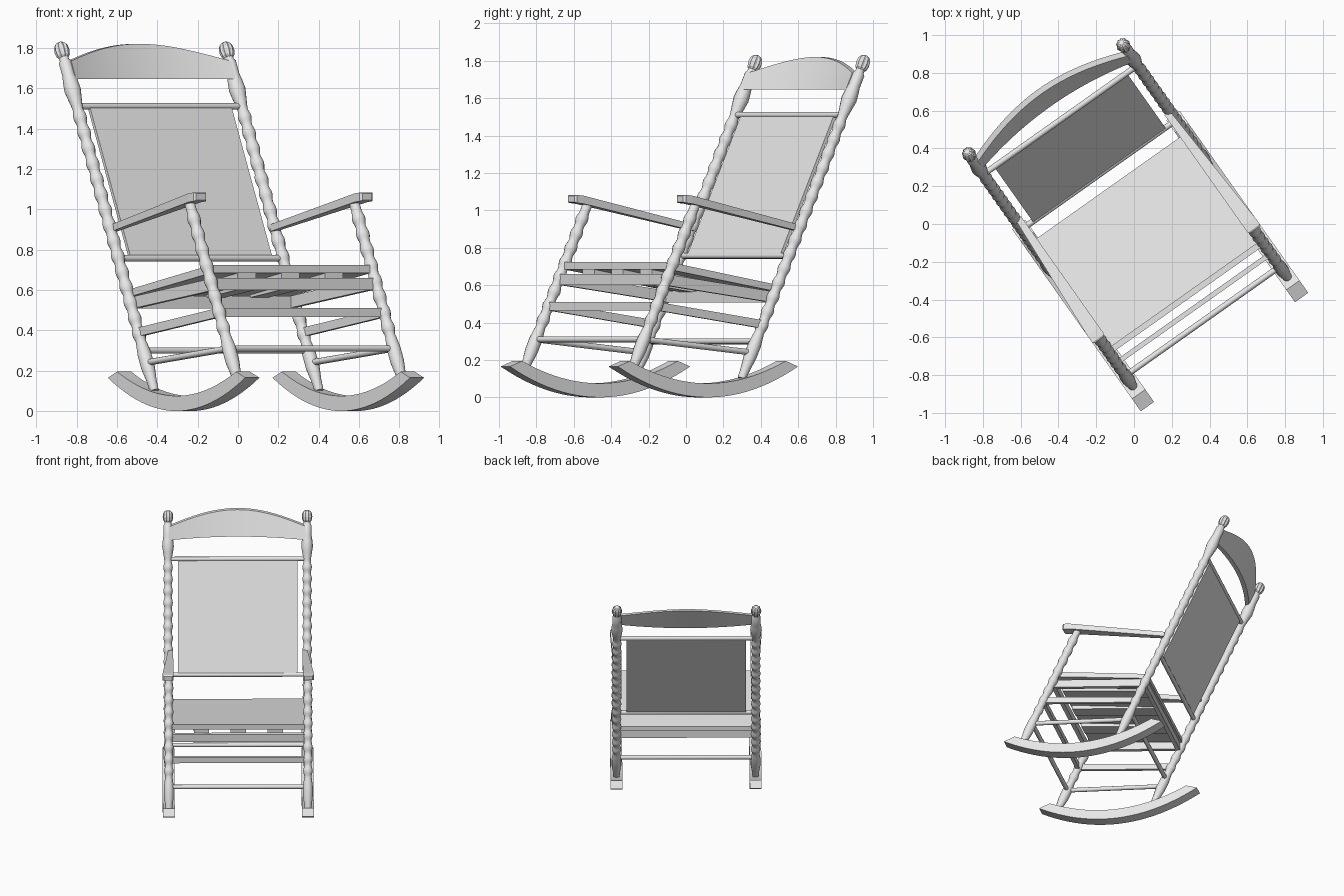
import bpy, bmesh
from math import sin, cos, pi, radians
from mathutils import Vector

cube = bpy.data.objects.get("Cube")
if cube:
    bpy.data.objects.remove(cube, do_unlink=True)

# One plain grey for the whole chair
grey = bpy.data.materials.new("plain_grey")
grey.use_nodes = True
colour = (0.8, 0.8, 0.8, 1)
grey.diffuse_color = colour
grey.node_tree.nodes["Principled BSDF"].inputs["Base Color"].default_value = colour

TURN = radians(35.26)   # the chair stands turned on the ground
SIDES = (("right", -1), ("left", 1))


def loft(name, sections, smooth=False):
    """Skin a list of equal closed sections and cap both ends."""
    bm = bmesh.new()
    rings = [[bm.verts.new(p) for p in s] for s in sections]
    n = len(rings[0])
    for a, b in zip(rings, rings[1:]):
        for i in range(n):
            j = (i + 1) % n
            bm.faces.new((a[i], a[j], b[j], b[i]))
    bm.faces.new(rings[0])
    bm.faces.new(rings[-1])
    bmesh.ops.recalc_face_normals(bm, faces=bm.faces)
    mesh = bpy.data.meshes.new(name)
    bm.to_mesh(mesh)
    bm.free()
    mesh.materials.append(grey)
    obj = bpy.data.objects.new(name, mesh)
    bpy.context.collection.objects.link(obj)
    obj.rotation_euler.z = TURN
    if smooth:
        bpy.ops.object.select_all(action='DESELECT')
        obj.select_set(True)
        bpy.context.view_layer.objects.active = obj
        bpy.ops.object.shade_smooth_by_angle(angle=radians(40))
    return obj


def turned(name, start, end, profile, sides=12, flute=0):
    """Lathe (distance, radius) pairs along the line from start to end."""
    start, end = Vector(start), Vector(end)
    axis = (end - start).normalized()
    side = Vector((0, 0, 1)).cross(axis).normalized()
    other = axis.cross(side)
    sections = []
    for d, r in profile:
        ring = []
        for i in range(sides):
            a = 2 * pi * i / sides
            rr = r * (1 - flute * (i % 2))
            ring.append(start + axis * d + (side * cos(a) + other * sin(a)) * rr)
        sections.append(ring)
    return loft(name, sections, smooth=not flute)


def rod(name, start, end, r=0.016):
    length = (Vector(end) - Vector(start)).length
    return turned(name, start, end, [(0, r), (length, r)])


def board(name, stations):
    """Loft upright rectangles given as (x0, x1, y, z0, z1)."""
    return loft(name, [[(a, y, lo), (b, y, lo), (b, y, hi), (a, y, hi)]
                       for a, b, y, lo, hi in stations])


def back_y(z):
    return 0.02 + 0.471 * (z - 0.12)


def front_y(z):
    return -0.70 + 0.469 * (z - 0.16)


def beads(start, end, pitch=0.085, steps=8):
    """Spool turning between two distances."""
    count = round((end - start) / pitch) * steps
    return [(start + (end - start) * i / count,
             0.030 - 0.004 * cos(2 * pi * i / steps)) for i in range(count + 1)]


foot = [(0, 0.022), (0.06, 0.026), (0.13, 0.035), (0.20, 0.035), (0.25, 0.029)]
crown = [(1.56, 0.028), (1.61, 0.036), (1.65, 0.042), (1.69, 0.038),
         (1.73, 0.032), (1.80, 0.032), (1.81, 0.024), (1.825, 0.024)]
finial = [(1.82, 0.022), (1.835, 0.033), (1.86, 0.038), (1.885, 0.035),
          (1.90, 0.026), (1.908, 0.012)]

for word, s in SIDES:
    x = 0.5 * s

    # Curved rocker
    rocker = []
    for i in range(25):
        k = -1 + i / 12
        low, high = (-0.24 + 0.59 * k, 0.165 * k * k), (-0.24 + 0.51 * k, 0.075 + 0.12 * k * k)
        rocker.append([(x - 0.043, *low), (x + 0.043, *low),
                       (x + 0.043, *high), (x - 0.043, *high)])
    loft(word + "_rocker", rocker, smooth=True)

    # Turned posts and fluted finial
    base, top = (x, back_y(0.10), 0.10), (x, back_y(1.85), 1.85)
    turned(word + "_back_post", base, top, foot + beads(0.27, 1.54) + crown, 14)
    turned(word + "_finial", base, top, finial, 20, 0.14)
    turned(word + "_front_post", (x, front_y(0.13), 0.13), (x, front_y(1.05), 1.05),
           foot + beads(0.27, 0.95) + [(1.01, 0.026)], 14)

    # Tapered arm
    board(word + "_arm", [(0.465 * s, 0.50 * s, 0.38, 0.89, 0.925),
                          (0.465 * s, 0.543 * s, -0.34, 1.035, 1.078),
                          (0.465 * s, 0.543 * s, -0.385, 1.04, 1.083),
                          (0.475 * s, 0.533 * s, -0.395, 1.045, 1.078)])

    # Side stretchers and seat side rail
    rod(word + "_side_rod", (x, front_y(0.31), 0.31), (x, back_y(0.24), 0.24))
    board(word + "_side_slat", [(x - 0.012, x + 0.012, front_y(0.487), 0.465, 0.51),
                                (x - 0.012, x + 0.012, back_y(0.39), 0.368, 0.412)])
    board(word + "_seat_rail", [(0.455 * s, 0.485 * s, -0.48, 0.60, 0.66),
                                (0.455 * s, 0.485 * s, 0.22, 0.508, 0.567)])

# Seat slab, its support strips, and the front and back rails
board("seat", [(-0.485, 0.485, -0.46, 0.685, 0.725), (-0.485, 0.485, 0.235, 0.568, 0.605)])
for word, x in (("right", -0.265), ("middle", 0), ("left", 0.265)):
    board(word + "_seat_strip", [(x - 0.055, x + 0.055, -0.45, 0.655, 0.69),
                                 (x - 0.055, x + 0.055, 0.21, 0.56, 0.575)])
board("front_seat_rail", [(-0.485, 0.485, -0.49, 0.60, 0.66), (-0.485, 0.485, -0.46, 0.60, 0.66)])
board("back_seat_rail", [(-0.485, 0.485, 0.19, 0.508, 0.57), (-0.485, 0.485, 0.22, 0.508, 0.567)])

# Cross stretchers
y = front_y(0.487)
board("front_slat", [(-0.49, 0.49, y - 0.013, 0.465, 0.51), (-0.49, 0.49, y + 0.013, 0.465, 0.51)])
rod("front_rod", (-0.49, front_y(0.31), 0.31), (0.49, front_y(0.31), 0.31))
rod("back_rod", (-0.49, back_y(0.30), 0.30), (0.49, back_y(0.30), 0.30))

# Back panel stretched between two rods
for word, z in (("upper", 1.51), ("lower", 0.757)):
    rod(word + "_panel_rod", (-0.49, back_y(z), z), (0.49, back_y(z), z))
loft("back_panel", [[(a, back_y(z) - 0.01, z), (b, back_y(z) - 0.01, z),
                     (b, back_y(z) + 0.01, z), (a, back_y(z) + 0.01, z)]
                    for a, b, z in ((-0.43, 0.43, 0.757), (-0.43, 0.43, 1.51))])

# Arched head rail, bowed backwards
rail = []
for i in range(25):
    t = -1 + i / 12
    bow = -0.02 + 0.06 * (1 - t * t)
    low, high = 1.645, 1.735 + 0.085 * cos(pi * t / 2)
    rail.append([(0.485 * t, back_y(z) + bow + d, z)
                 for z, d in ((low, -0.015), (low, 0.015), (high, 0.015), (high, -0.015))])
loft("head_rail", rail, smooth=True)
